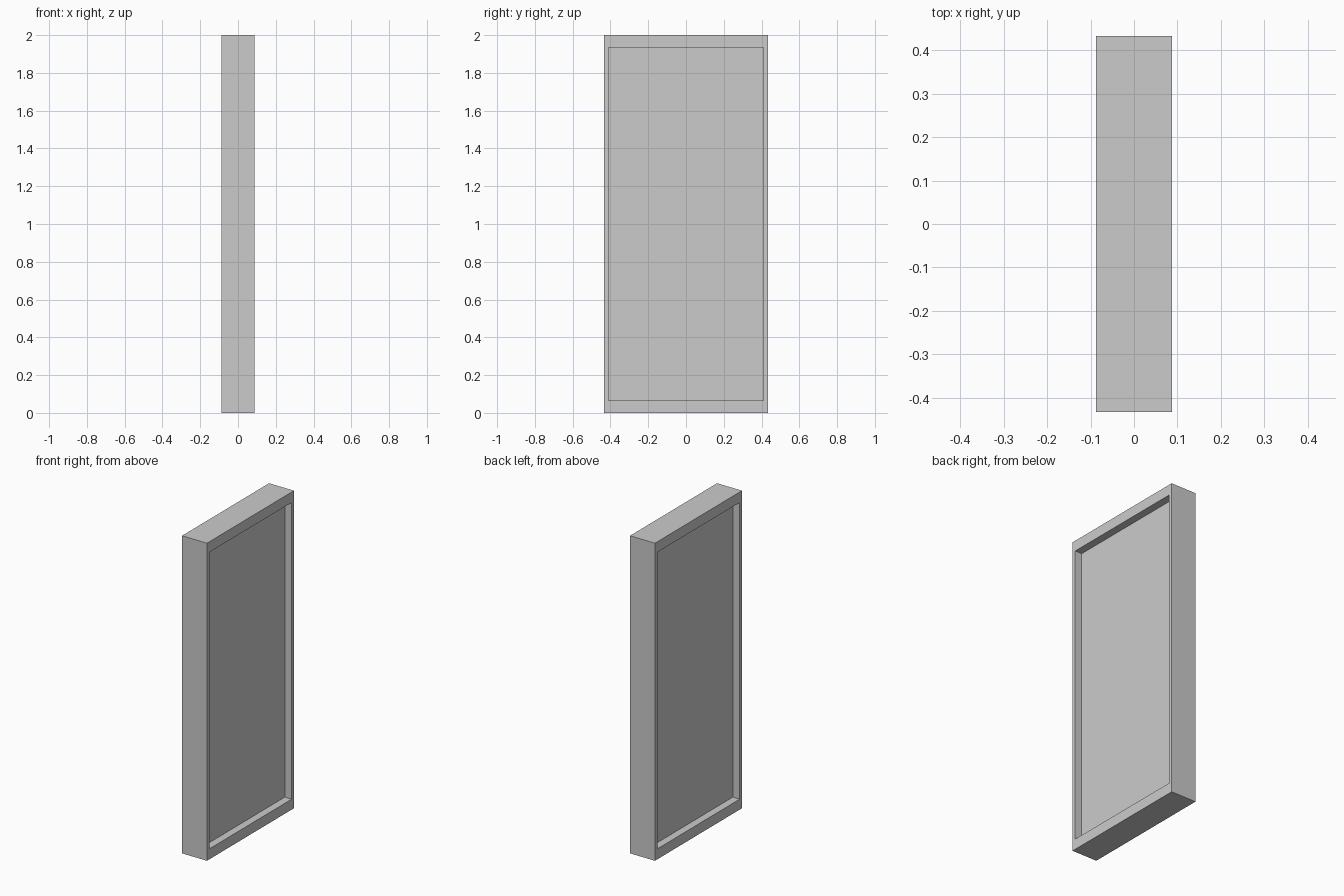
import bpy, bmesh
from mathutils import Vector

if "Cube" in bpy.data.objects:
    bpy.data.objects.remove(bpy.data.objects["Cube"])

WX, WY, H = 0.174, 0.866, 2.0      # overall size
RIM_Y, RIM_Z, DEPTH = 0.023, 0.066, 0.048

bm = bmesh.new()

# Solid slab
bmesh.ops.create_cube(bm, size=1.0)
for v in bm.verts:
    v.co = Vector((v.co.x * WX, v.co.y * WY, (v.co.z + 0.5) * H))

# Recessed panel on both broad faces
bm.normal_update()
for face in [f for f in bm.faces if abs(f.normal.x) > 0.9]:
    side = 1 if face.normal.x > 0 else -1
    # Rim: thin at the sides, thicker at top and bottom
    bmesh.ops.inset_individual(bm, faces=[face], thickness=0.02)
    for v in face.verts:
        v.co.y = (WY / 2 - RIM_Y) * (1 if v.co.y > 0 else -1)
        v.co.z = H - RIM_Z if v.co.z > H / 2 else RIM_Z
    # Push the panel inward with straight walls
    panel = bmesh.ops.extrude_discrete_faces(bm, faces=[face])["faces"][0]
    bmesh.ops.translate(bm, verts=panel.verts, vec=(-side * DEPTH, 0, 0))

bmesh.ops.recalc_face_normals(bm, faces=bm.faces)
mesh = bpy.data.meshes.new("framed_panel")
bm.to_mesh(mesh)
bm.free()
bpy.context.collection.objects.link(bpy.data.objects.new("framed_panel", mesh))
